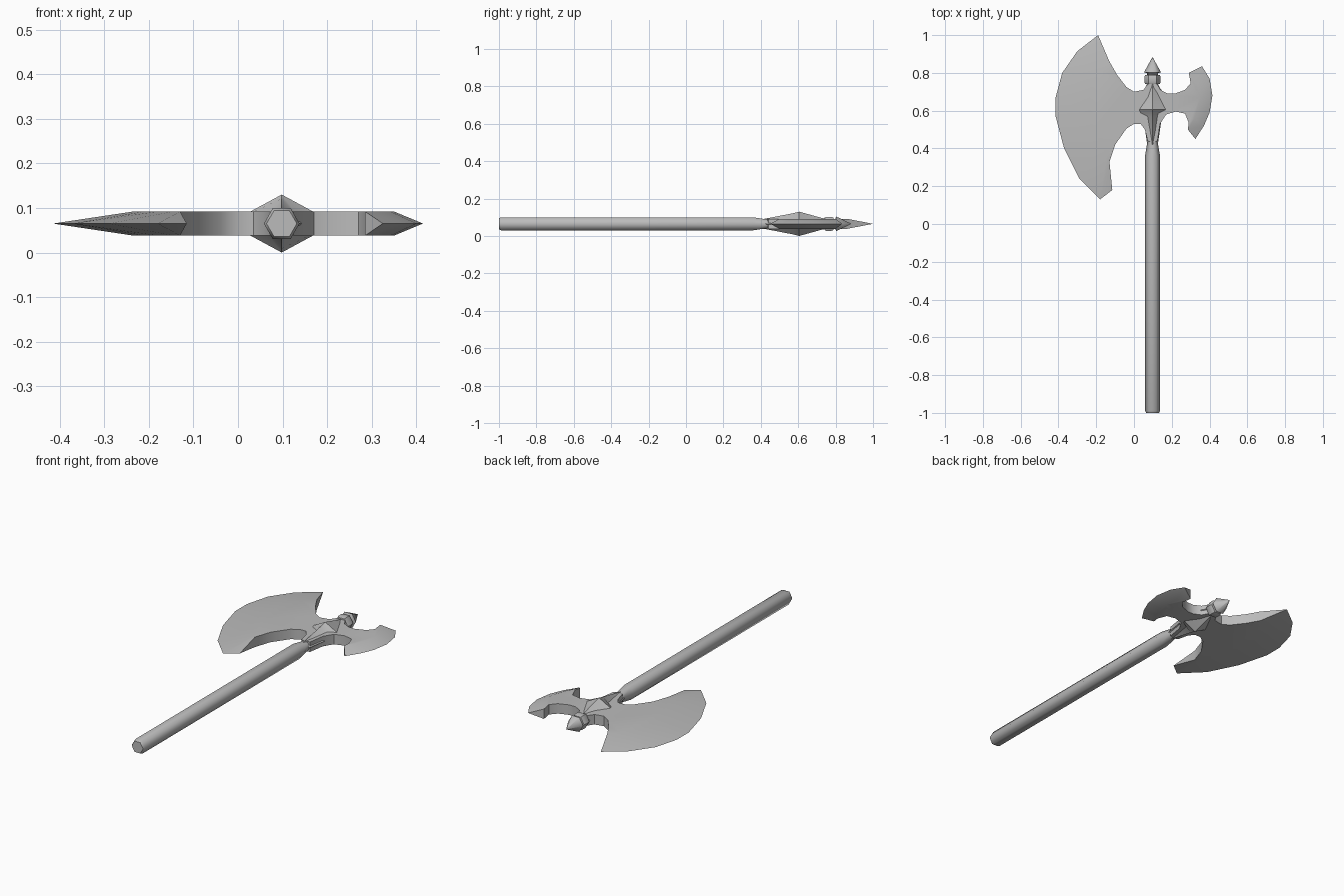
import bpy, bmesh, math

cube = bpy.data.objects.get("Cube")
if cube:
    bpy.data.objects.remove(cube, do_unlink=True)

AXIS_X, MID_Z, HALF = 0.098, 0.065, 0.027

steel = bpy.data.materials.new("plain grey")
steel.use_nodes = True
GREY = (0.5, 0.5, 0.5, 1)
steel.diffuse_color = GREY
steel.node_tree.nodes["Principled BSDF"].inputs["Base Color"].default_value = GREY


def finish(bm, name, angle):
    bmesh.ops.recalc_face_normals(bm, faces=bm.faces)
    mesh = bpy.data.meshes.new(name)
    bm.to_mesh(mesh)
    bm.free()
    mesh.materials.append(steel)
    obj = bpy.data.objects.new(name, mesh)
    bpy.context.collection.objects.link(obj)
    bpy.ops.object.select_all(action='DESELECT')
    obj.select_set(True)
    bpy.context.view_layer.objects.active = obj
    bpy.ops.object.shade_smooth_by_angle(angle=math.radians(angle))
    return obj


def loft(name, rings, sides, angle):
    """Rings of (y, half width, half height) along the shaft axis."""
    bm = bmesh.new()
    loops = []
    for y, w, h in rings:
        turns = [2 * math.pi * i / sides for i in range(sides)]
        loops.append([bm.verts.new((AXIS_X + w * math.cos(a), y, MID_Z + h * math.sin(a)))
                      for a in turns])
    for a, b in zip(loops, loops[1:]):
        for i in range(sides):
            j = (i + 1) % sides
            bm.faces.new((a[i], a[j], b[j], b[i]))
    bm.faces.new(loops[0])
    bm.faces.new(loops[-1])
    return finish(bm, name, angle)


def turned(name, profile, angle):
    return loft(name, [(y, r, r) for y, r in profile], 6, angle)


def blade(name, ridge, edge, neck):
    """Flat plate bounded by ridge and neck, bevelled from the ridge to a sharp edge."""
    bm = bmesh.new()
    outline = ridge + neck
    top = [bm.verts.new((x, y, MID_Z + HALF)) for x, y in outline]
    low = [bm.verts.new((x, y, MID_Z - HALF)) for x, y in outline]
    rim = [bm.verts.new((x, y, MID_Z)) for x, y in edge]
    bm.faces.new(top)
    bm.faces.new(low)
    last = len(ridge) - 1
    for i in range(last):
        for side in (top, low):
            bm.faces.new((side[i], side[i + 1], rim[i + 1], rim[i]))
    for i in range(last, len(outline)):
        j = (i + 1) % len(outline)
        bm.faces.new((top[i], top[j], low[j], low[i]))
    for i in (0, last):
        bm.faces.new((top[i], low[i], rim[i]))
    return finish(bm, name, 35)


# Shaft, narrowing where it enters the head
turned("shaft", [(-1, 0.034), (-0.988, 0.04), (0.36, 0.04), (0.44, 0.026), (0.5, 0.026)], 65)

# Faceted hub with a raised point on both faces
loft("hub", [(0.42, 0.028, 0.027), (0.57, 0.05, 0.056), (0.605, 0.12, 0.065),
             (0.72, 0.04, 0.033), (0.75, 0.024, 0.026)], 4, 30)

# Collar and pointed finial
turned("collar", [(0.74, 0.026), (0.742, 0.039), (0.75, 0.043), (0.778, 0.043),
                  (0.788, 0.039), (0.79, 0.026)], 40)
turned("finial", [(0.78, 0.026), (0.798, 0.03), (0.803, 0.045), (0.883, 0.001)], 65)

# Large crescent blade
blade("large_blade",
      [(-0.13, 0.33), (-0.145, 0.36), (-0.18, 0.42), (-0.21, 0.5), (-0.235, 0.58),
       (-0.235, 0.67), (-0.215, 0.75), (-0.18, 0.81), (-0.13, 0.86)],
      [(-0.115, 0.18), (-0.18, 0.13), (-0.29, 0.24), (-0.37, 0.4), (-0.415, 0.57),
       (-0.415, 0.67), (-0.38, 0.8), (-0.3, 0.915), (-0.19, 1.0)],
      [(-0.09, 0.79), (-0.04, 0.725), (0, 0.7), (0.05, 0.71), (0.075, 0.745), (AXIS_X, 0.745),
       (AXIS_X, 0.43), (0.072, 0.44), (0.058, 0.5), (0.035, 0.53), (0, 0.53),
       (-0.04, 0.505), (-0.1, 0.42)])

# Small rear blade
blade("small_blade",
      [(0.285, 0.5), (0.32, 0.56), (0.342, 0.62), (0.35, 0.67), (0.335, 0.74), (0.29, 0.8)],
      [(0.325, 0.45), (0.37, 0.52), (0.4, 0.59), (0.415, 0.68), (0.4, 0.77), (0.36, 0.835)],
      [(0.3, 0.745), (0.27, 0.71), (0.215, 0.69), (0.18, 0.69), (0.14, 0.71), (0.121, 0.745),
       (AXIS_X, 0.745), (AXIS_X, 0.43), (0.124, 0.44), (0.138, 0.53), (0.17, 0.58),
       (0.22, 0.595), (0.27, 0.585), (0.29, 0.535)])
